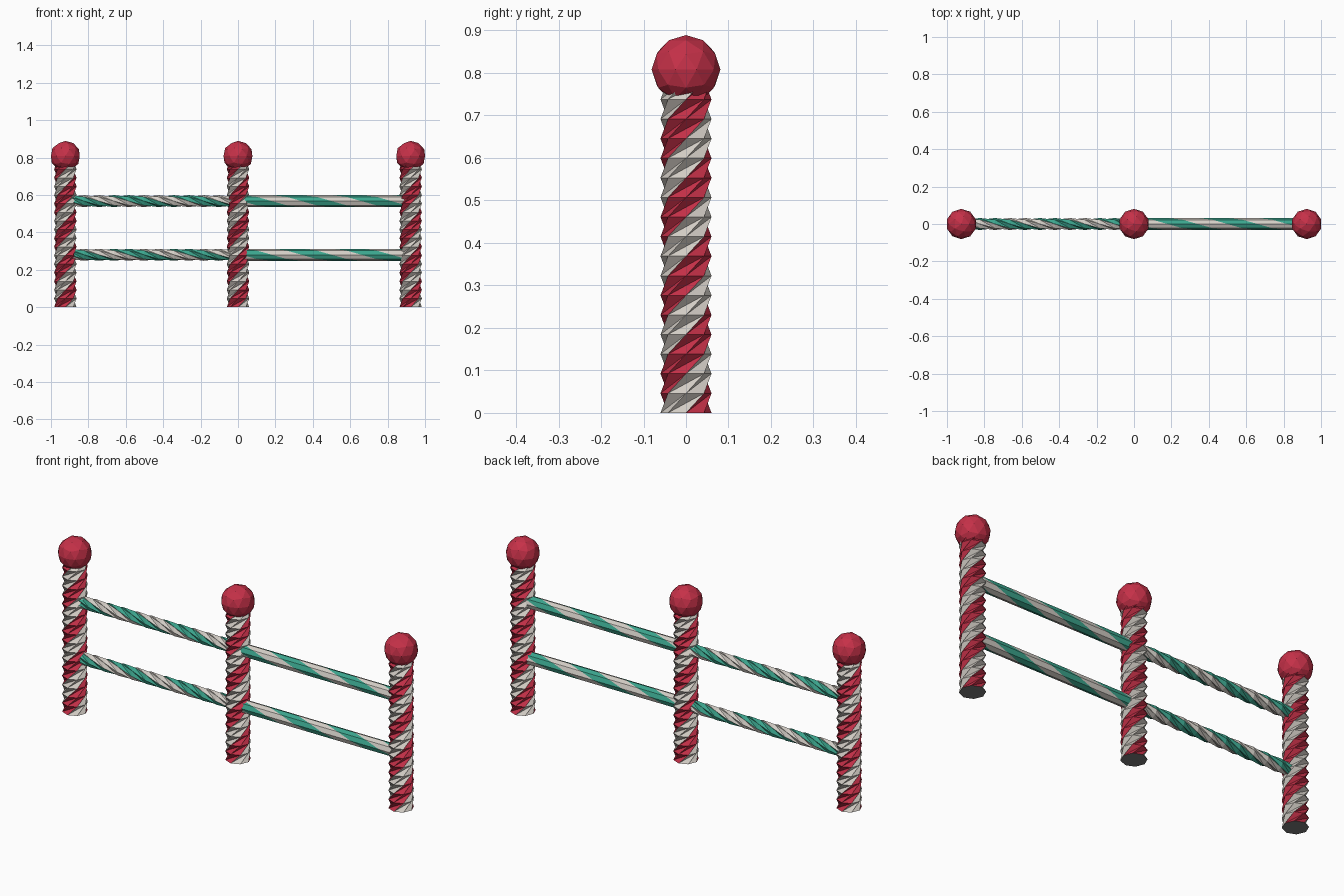
import bpy, bmesh
from math import sin, cos, pi
from mathutils import Vector

if "Cube" in bpy.data.objects:
    bpy.data.objects.remove(bpy.data.objects["Cube"])


def material(name, rgb):
    m = bpy.data.materials.new(name)
    m.use_nodes = True
    m.diffuse_color = (*rgb, 1)
    m.node_tree.nodes["Principled BSDF"].inputs["Base Color"].default_value = (*rgb, 1)
    return m


red = material("candy red", (0.56, 0.03, 0.065))
white = material("warm white", (0.66, 0.62, 0.57))
green = material("mint green", (0.045, 0.38, 0.27))
grey = material("base grey", (0.2, 0.2, 0.2))

SIDES = 8


def finish(bm, name, mats):
    bmesh.ops.recalc_face_normals(bm, faces=bm.faces[:])
    mesh = bpy.data.meshes.new(name)
    bm.to_mesh(mesh)
    bm.free()
    for m in mats:
        mesh.materials.append(m)
    obj = bpy.data.objects.new(name, mesh)
    bpy.context.collection.objects.link(obj)
    return obj


def twisted_rod(name, start, axis, u, v, radius, step, rings, mats, pinched=True):
    """Rod whose rings turn by one side per step, with paired stripes."""
    start, axis, u, v = map(Vector, (start, axis, u, v))
    bm = bmesh.new()
    loops = []
    for i in range(rings + 1):
        angles = [2 * pi * (k + i) / SIDES for k in range(SIDES)]
        loops.append([bm.verts.new(start + axis * step * i
                                   + (u * cos(a) + v * sin(a)) * radius)
                      for a in angles])
    for low, high in zip(loops, loops[1:]):
        for k in range(SIDES):
            n = (k + 1) % SIDES
            a, b, c, d = low[k], low[n], high[n], high[k]
            tris = ((a, b, c), (a, c, d)) if pinched else ((a, b, d), (b, c, d))
            for tri in tris:
                bm.faces.new(tri).material_index = (k // 2) % 2
    # end caps
    for loop in (loops[0], loops[-1]):
        bm.faces.new(loop).material_index = 2
    return finish(bm, name, mats)


X, Y, Z = (1, 0, 0), (0, 1, 0), (0, 0, 1)
SPACING = 0.923

# posts with faceted ball tops
for side, x in (("right", -SPACING), ("middle", 0), ("left", SPACING)):
    twisted_rod(side + "_post", (x, 0, 0), Z, X, Y, 0.06, 0.0461, 17,
                (red, white, grey))
    bm = bmesh.new()
    bmesh.ops.create_icosphere(bm, subdivisions=2, radius=0.081)
    ball = finish(bm, side + "_post_ball", (red,))
    ball.location = (x, 0, 0.808)

# two rails in each bay
for side, x, pinched in (("right", 0.02 - SPACING, True), ("left", 0.02, False)):
    for level, z in (("lower", 0.28), ("upper", 0.567)):
        twisted_rod(f"{side}_{level}_rail", (x, 0, z), X, Y, Z, 0.032, 0.08, 11,
                    (white, green, white), pinched)
